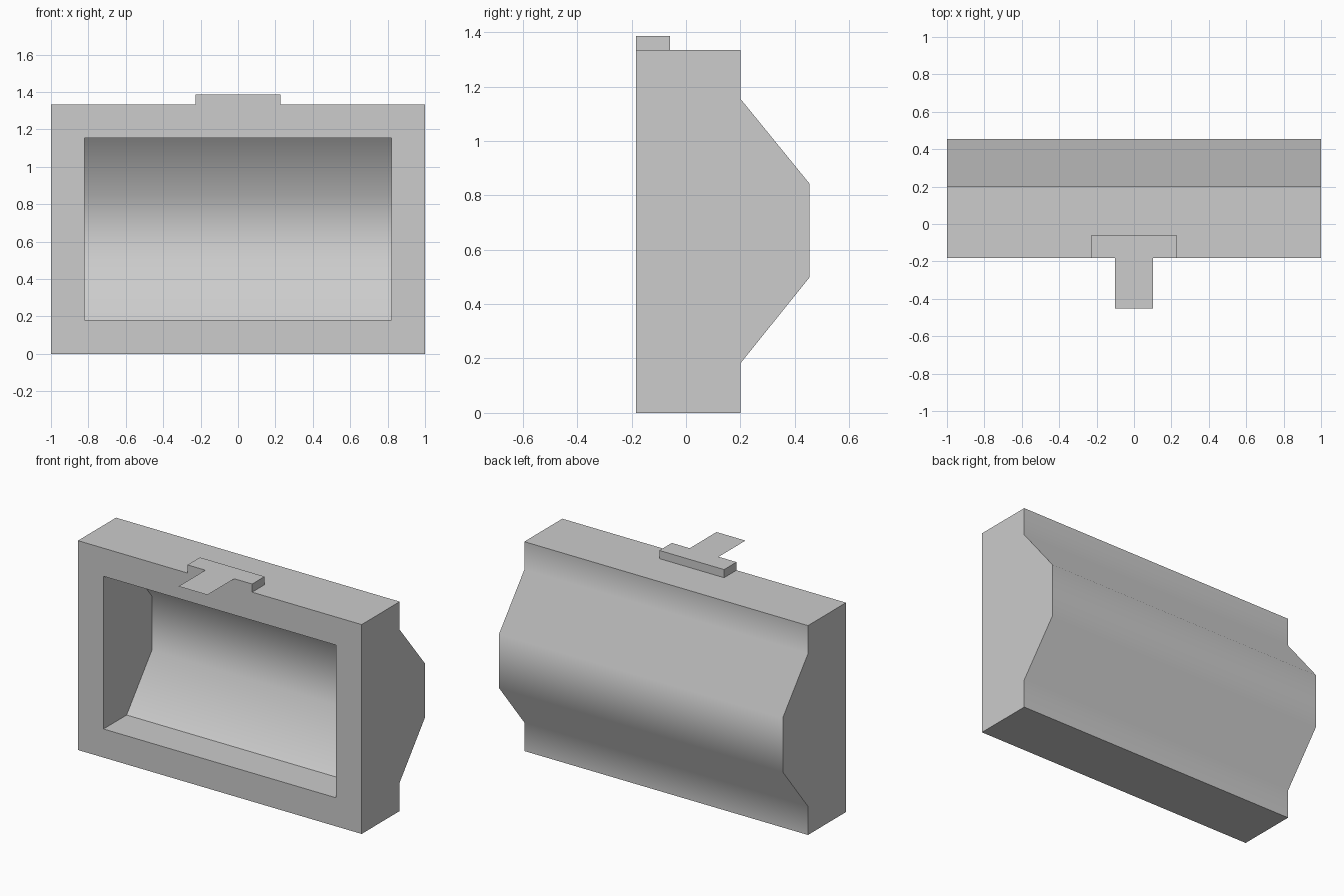
import bpy, bmesh, math

cube = bpy.data.objects.get("Cube")
if cube:
    bpy.data.objects.remove(cube, do_unlink=True)

GREY = (0.604, 0.604, 0.604, 1)
grey = bpy.data.materials.new("mid grey")
grey.use_nodes = True
grey.diffuse_color = GREY
grey.node_tree.nodes["Principled BSDF"].inputs["Base Color"].default_value = GREY

FRONT, BACK, WALL = -0.183, 0.2, 0.15
HEIGHT, LIP, TAB_TOP = 1.334, 0.182, 1.386


def finish(bm, name):
    mesh = bpy.data.meshes.new(name)
    bm.to_mesh(mesh)
    bm.free()
    mesh.materials.append(grey)
    obj = bpy.data.objects.new(name, mesh)
    bpy.context.collection.objects.link(obj)
    return obj


def open_prism(bm, profile, half_width):
    """Extrude a (y, z) profile along x, leaving its front open; return the front corners."""
    a, b = [[bm.verts.new((x, y, z)) for y, z in profile] for x in (-half_width, half_width)]
    bm.faces.new(a)
    bm.faces.new(b[::-1])
    for i in range(len(a) - 1):
        bm.faces.new((a[i], b[i], b[i + 1], a[i + 1]))
    return [a[0], b[0], b[-1], a[-1]]


# Case: a bulging shell with a matching cavity, joined by a frame at the front
bulge = [(BACK, LIP), (0.454, 0.498), (0.454, 0.843), (BACK, 1.155)]
outer = [(FRONT, 0), (BACK, 0)] + bulge + [(BACK, HEIGHT), (FRONT, HEIGHT)]
inner = [(FRONT, LIP)] + [(y - WALL, z) for y, z in bulge] + [(FRONT, 1.155)]

bm = bmesh.new()
rim = open_prism(bm, outer, 1.0)
mouth = open_prism(bm, inner, 0.82)
for i in range(4):
    j = (i + 1) % 4
    bm.faces.new((rim[i], rim[j], mouth[j], mouth[i]))
bmesh.ops.recalc_face_normals(bm, faces=bm.faces)
case = finish(bm, "case")

bpy.ops.object.select_all(action="DESELECT")
case.select_set(True)
bpy.context.view_layer.objects.active = case
bpy.ops.object.shade_smooth_by_angle(angle=math.radians(45))

# Top tab: a low bar with a thin tongue reaching forward
BAR, TONGUE, BAR_BACK = 0.228, 0.102, -0.058
bm = bmesh.new()
outline = [(-BAR, FRONT), (-TONGUE, FRONT), (TONGUE, FRONT), (BAR, FRONT), (BAR, BAR_BACK), (-BAR, BAR_BACK)]
top = [bm.verts.new((x, y, TAB_TOP)) for x, y in outline]
low = [bm.verts.new((x, y, HEIGHT)) for x, y in outline]
bm.faces.new(top)
for i in range(len(top)):
    j = (i + 1) % len(top)
    bm.faces.new((low[i], low[j], top[j], top[i]))
tip = [bm.verts.new((x, -0.453, TAB_TOP)) for x in (-TONGUE, TONGUE)]
bm.faces.new((tip[0], tip[1], top[2], top[1]))
finish(bm, "top_tab")
